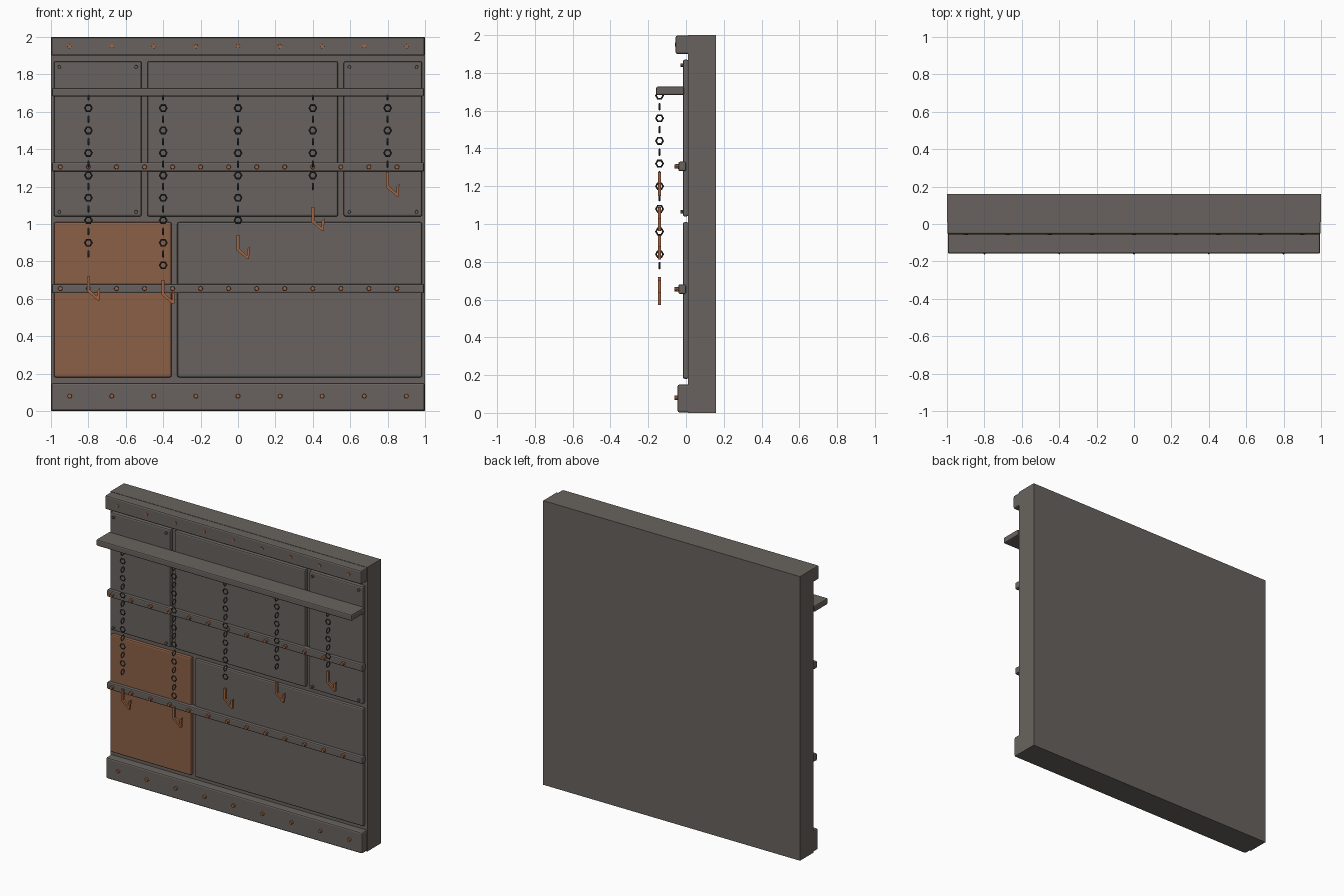
import bpy, bmesh, math
from mathutils import Vector, Matrix

if "Cube" in bpy.data.objects:
    bpy.data.objects.remove(bpy.data.objects["Cube"])


def material(name, rgb):
    m = bpy.data.materials.new(name)
    m.diffuse_color = (*rgb, 1)
    m.use_nodes = True
    m.node_tree.nodes["Principled BSDF"].inputs["Base Color"].default_value = m.diffuse_color
    return m


STEEL = material("weathered steel", (0.14, 0.124, 0.112))
RUST = material("rust", (0.26, 0.115, 0.062))
COPPER = material("copper orange", (0.36, 0.13, 0.055))
IRON = material("dark iron", (0.055, 0.053, 0.051))


def finish(name, bm, mat):
    bmesh.ops.recalc_face_normals(bm, faces=bm.faces)
    me = bpy.data.meshes.new(name)
    bm.to_mesh(me)
    bm.free()
    me.materials.append(mat)
    ob = bpy.data.objects.new(name, me)
    bpy.context.collection.objects.link(ob)
    return ob


def box(name, x, y, z, mat, bevel=0.0):
    """Box from (min, max) ranges, with optionally rounded edges."""
    bm = bmesh.new()
    bmesh.ops.create_cube(bm, size=1)
    for v in bm.verts:
        v.co = [r[0] if c < 0 else r[1] for r, c in zip((x, y, z), v.co)]
    ob = finish(name, bm, mat)
    if bevel:
        mod = ob.modifiers.new("Bevel", "BEVEL")
        mod.width, mod.segments = bevel, 2
    return ob


def rivets(name, points, radius, y_front, y_back, mat):
    """Row of eight-sided rivet heads facing the front."""
    bm = bmesh.new()
    for x, z in points:
        place = Matrix.Translation((x, (y_front + y_back) / 2, z)) @ Matrix.Rotation(math.pi / 2, 4, 'X')
        bmesh.ops.create_cone(bm, cap_ends=True, segments=8, radius1=radius, radius2=radius * 0.85,
                              depth=y_back - y_front, matrix=place)
    return finish(name, bm, mat)


# Wall slab
box("wall", (-1, 1), (0.01, 0.16), (0, 2), STEEL)

# Wall panels: two on the lower row, three on the upper row
UP, LOW = (1.04, 1.87), (0.18, 1.01)
for name, x, z, mat in (("upper_left_panel", (-0.985, -0.515), UP, STEEL),
                        ("upper_middle_panel", (-0.485, 0.535), UP, STEEL),
                        ("upper_right_panel", (0.565, 0.985), UP, STEEL),
                        ("rusty_panel", (-0.985, -0.355), LOW, RUST),
                        ("lower_right_panel", (-0.325, 0.985), LOW, STEEL)):
    box(name, x, (-0.017, 0.014), z, mat, 0.01)
for name, x0, x1 in (("left_panel_rivets", -0.955, -0.545), ("right_panel_rivets", 0.595, 0.955)):
    rivets(name, [(x, z) for x in (x0, x1) for z in (1.065, 1.84)], 0.01, -0.03, -0.01, STEEL)

# Top and bottom beams, shelf and ribs
box("top_beam", (-0.998, 0.998), (-0.055, 0.02), (1.9, 1.998), STEEL, 0.01)
box("bottom_beam", (-0.998, 0.998), (-0.045, 0.02), (0.002, 0.15), STEEL, 0.01)
box("shelf", (-0.995, 0.995), (-0.158, -0.01), (1.683, 1.727), STEEL, 0.008)
for name, z in (("upper_rib", 1.305), ("lower_rib", 0.655)):
    box(name, (-0.995, 0.995), (-0.04, 0.0), (z - 0.025, z + 0.025), STEEL, 0.008)
    rivets(name + "_rivets", [(-0.95 + 0.15 * i, z) for i in range(13)], 0.013, -0.06, -0.035, COPPER)
for name, z, y in (("top_beam_rivets", 1.95, -0.059), ("bottom_beam_rivets", 0.08, -0.06)):
    rivets(name, [(-0.9 + 0.225 * i, z) for i in range(9)], 0.013, y, y + 0.02, COPPER)


def chain(name, x, top, count, y=-0.14):
    """Hanging chain of six-sided links, turned a quarter from one to the next."""
    bm = bmesh.new()
    sides, wire, radius, pitch = 6, 4, 0.019, 0.06
    for k in range(count):
        turn = Matrix.Rotation(math.pi / 2 * ((k + 1) % 2), 3, 'Z')
        rings = []
        for i in range(sides):
            a = 2 * math.pi * i / sides
            ring = []
            for j in range(wire):
                b = 2 * math.pi * j / wire
                r = radius + 0.005 * math.cos(b)
                p = Vector((r * math.cos(a), 0.005 * math.sin(b), r * math.sin(a)))
                ring.append(bm.verts.new(turn @ p + Vector((x, y, top - k * pitch))))
            rings.append(ring)
        for i in range(sides):
            r0, r1 = rings[i], rings[(i + 1) % sides]
            for j in range(wire):
                n = (j + 1) % wire
                bm.faces.new((r0[j], r1[j], r1[n], r0[n]))
    return finish(name, bm, IRON)


def hook(name, x, top, y=-0.14):
    """Flat bent bar with a pointed, upturned barb."""
    outline = [(-0.008, 0), (0.008, 0), (0.008, -0.072), (0.047, -0.108), (0.034, -0.072),
               (0.062, -0.056), (0.059, -0.128), (0.05, -0.128), (-0.008, -0.08)]
    # The barb is a thin blade rising from the foot of the bar
    outline[4:6] = [(0.047, -0.075), (0.063, -0.06)]
    bm = bmesh.new()
    face = bm.faces.new([bm.verts.new((x + a, y - 0.008, top + b)) for a, b in outline])
    out = bmesh.ops.extrude_face_region(bm, geom=[face])
    for v in out["geom"]:
        if isinstance(v, bmesh.types.BMVert):
            v.co.y += 0.016
    return finish(name, bm, COPPER)


# Hanging chains with hooks: position, link count, hook top
for i, (x, count, top) in enumerate(((-0.8, 15, 0.72), (-0.4, 16, 0.70), (0, 12, 0.94),
                                     (0.4, 9, 1.09), (0.8, 7, 1.275))):
    chain(f"chain_{i + 1}", x, 1.68, count)
    hook(f"hook_{i + 1}", x, top)
